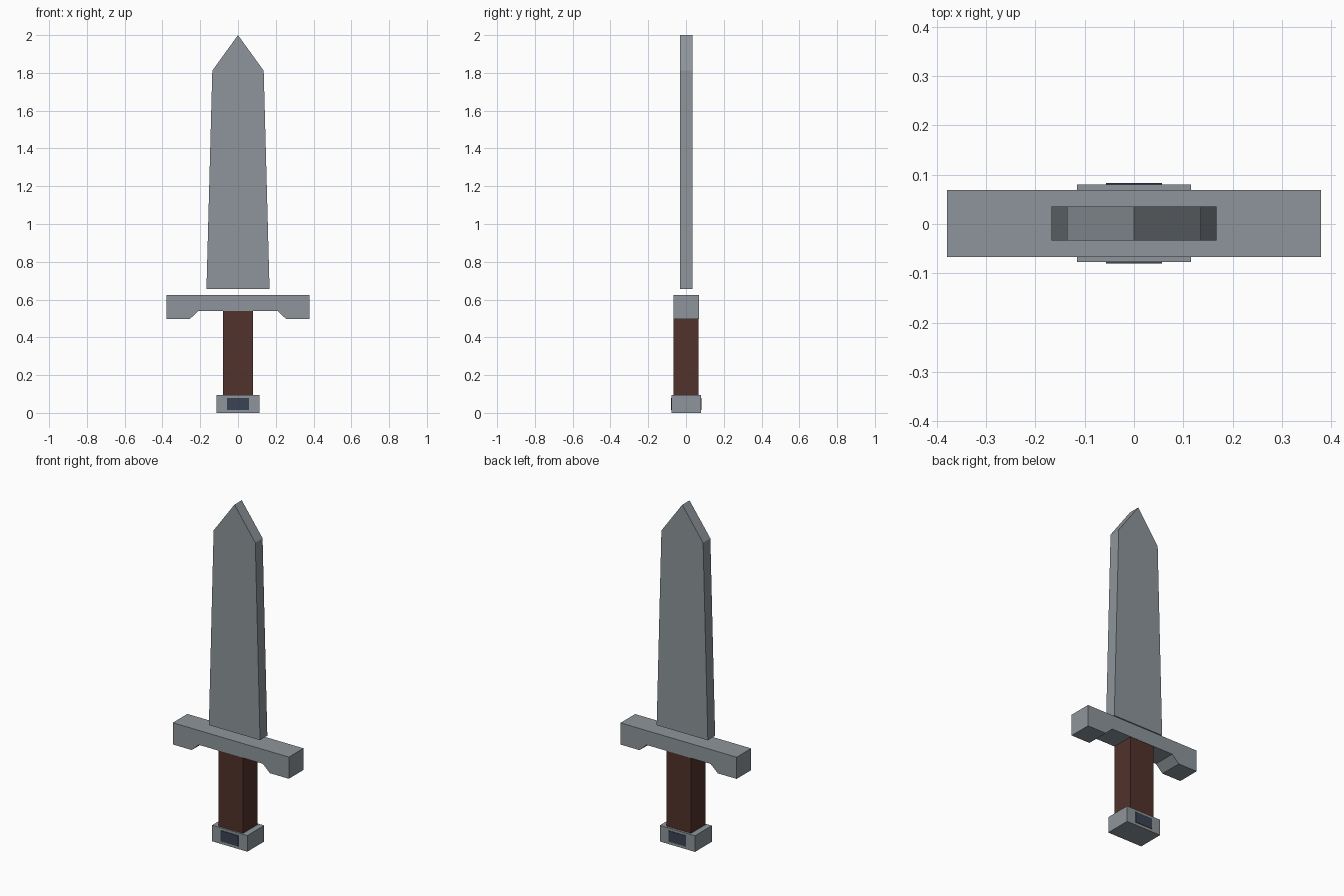
import bpy, bmesh

if "Cube" in bpy.data.objects:
    bpy.data.objects.remove(bpy.data.objects["Cube"])


def material(name, color):
    m = bpy.data.materials.new(name)
    m.diffuse_color = (*color, 1.0)
    m.use_nodes = True
    m.node_tree.nodes["Principled BSDF"].inputs["Base Color"].default_value = m.diffuse_color
    return m


steel = material("steel grey", (0.27, 0.30, 0.325))
leather = material("brown leather", (0.084, 0.032, 0.024))
navy = material("dark navy", (0.042, 0.054, 0.088))


def prism(name, half_profile, y0, y1, mat):
    """Mirror a right-hand (x, z) outline, listed bottom to top, and extrude it along y."""
    left = [(-x, z) for x, z in reversed(half_profile) if x > 0]
    bm = bmesh.new()
    face = bm.faces.new([bm.verts.new((x, y0, z)) for x, z in half_profile + left])
    ext = bmesh.ops.extrude_face_region(bm, geom=[face])
    verts = [g for g in ext["geom"] if isinstance(g, bmesh.types.BMVert)]
    bmesh.ops.translate(bm, verts=verts, vec=(0, y1 - y0, 0))
    bmesh.ops.recalc_face_normals(bm, faces=bm.faces)
    mesh = bpy.data.meshes.new(name)
    bm.to_mesh(mesh)
    bm.free()
    mesh.materials.append(mat)
    ob = bpy.data.objects.new(name, mesh)
    bpy.context.collection.objects.link(ob)
    return ob


def box(name, half_x, y0, y1, z0, z1, mat):
    return prism(name, [(half_x, z0), (half_x, z1)], y0, y1, mat)


# Tapered blade with a pointed tip, floating just above the guard
prism("blade", [(0.167, 0.655), (0.136, 1.812), (0, 2.0)], -0.033, 0.035, steel)

# Crossguard with lowered ends
prism("crossguard", [(0.209, 0.54), (0.255, 0.497), (0.379, 0.497), (0.379, 0.625)],
      -0.067, 0.069, steel)

# Grip and pommel
box("grip", 0.08, -0.067, 0.067, 0.09, 0.541, leather)
box("pommel", 0.115, -0.077, 0.080, 0.0, 0.095, steel)

# Thin inlay plates on the front and back of the pommel
box("pommel_inlay_front", 0.057, -0.080, -0.076, 0.016, 0.08, navy)
box("pommel_inlay_back", 0.057, 0.079, 0.083, 0.016, 0.08, navy)
